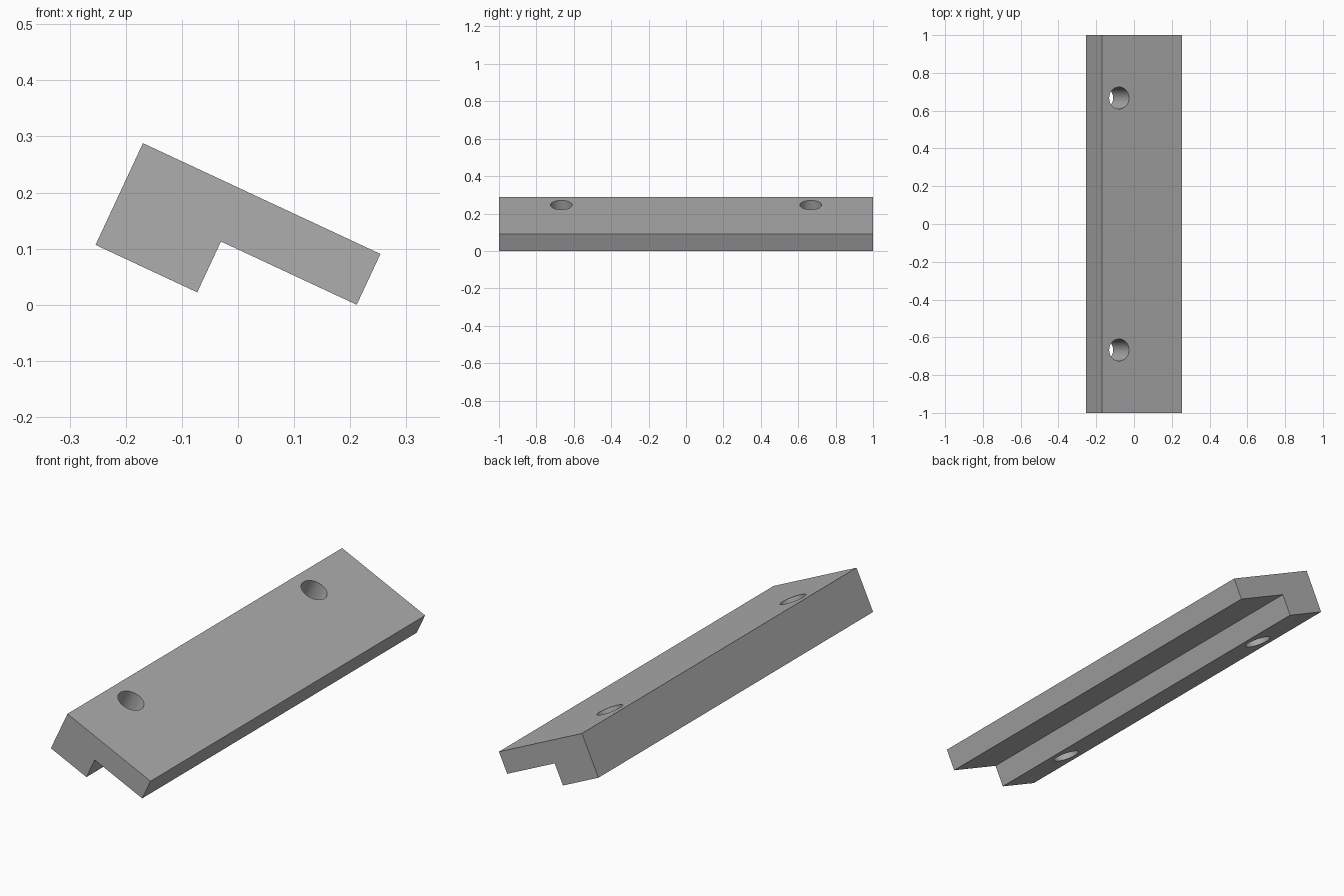
import bpy, bmesh, math
from mathutils import Matrix

cube = bpy.data.objects.get("Cube")
if cube:
    bpy.data.objects.remove(cube, do_unlink=True)

WIDTH, THICK, LEG = 0.467, 0.1, 0.2
TILT = Matrix.Translation((-0.1694, 0, 0.288)) @ Matrix.Rotation(math.radians(25), 4, 'Y')

grey = bpy.data.materials.new("plain grey")
grey.use_nodes = True
grey.diffuse_color = (0.42, 0.42, 0.42, 1)
grey.node_tree.nodes["Principled BSDF"].inputs["Base Color"].default_value = grey.diffuse_color


def add_object(name, bm):
    bmesh.ops.recalc_face_normals(bm, faces=bm.faces)
    mesh = bpy.data.meshes.new(name)
    bm.to_mesh(mesh)
    bm.free()
    mesh.materials.append(grey)
    obj = bpy.data.objects.new(name, mesh)
    bpy.context.collection.objects.link(obj)
    obj.matrix_world = TILT
    return obj


# L-shaped bar: profile with its top edge on local z = 0, extruded along y
profile = [(0, 0), (WIDTH, 0), (WIDTH, -THICK), (LEG, -THICK), (LEG, -LEG), (0, -LEG)]
bm = bmesh.new()
face = bm.faces.new([bm.verts.new((x, -1, z)) for x, z in profile])
side = bmesh.ops.extrude_face_region(bm, geom=[face])["geom"]
bmesh.ops.translate(bm, vec=(0, 2, 0), verts=[v for v in side if isinstance(v, bmesh.types.BMVert)])
bar = add_object("angled_bar", bm)

# Two screw holes, straight through the thick leg
bm = bmesh.new()
for y in (-0.667, 0.667):
    bmesh.ops.create_cone(bm, cap_ends=True, segments=48, radius1=0.058, radius2=0.058,
                          depth=LEG * 2, matrix=Matrix.Translation((LEG / 2, y, -LEG / 2)))
cutter = add_object("hole_cutter", bm)
cutter.hide_render = True

cut = bar.modifiers.new("screw_holes", 'BOOLEAN')
cut.operation = 'DIFFERENCE'
cut.solver = 'EXACT'
cut.object = cutter

bpy.ops.object.select_all(action='DESELECT')
bar.select_set(True)
bpy.context.view_layer.objects.active = bar
bpy.ops.object.modifier_apply(modifier=cut.name)
bpy.data.objects.remove(cutter, do_unlink=True)

# Smooth hole walls, crisp edges elsewhere
bpy.ops.object.shade_smooth_by_angle(angle=math.radians(30))
